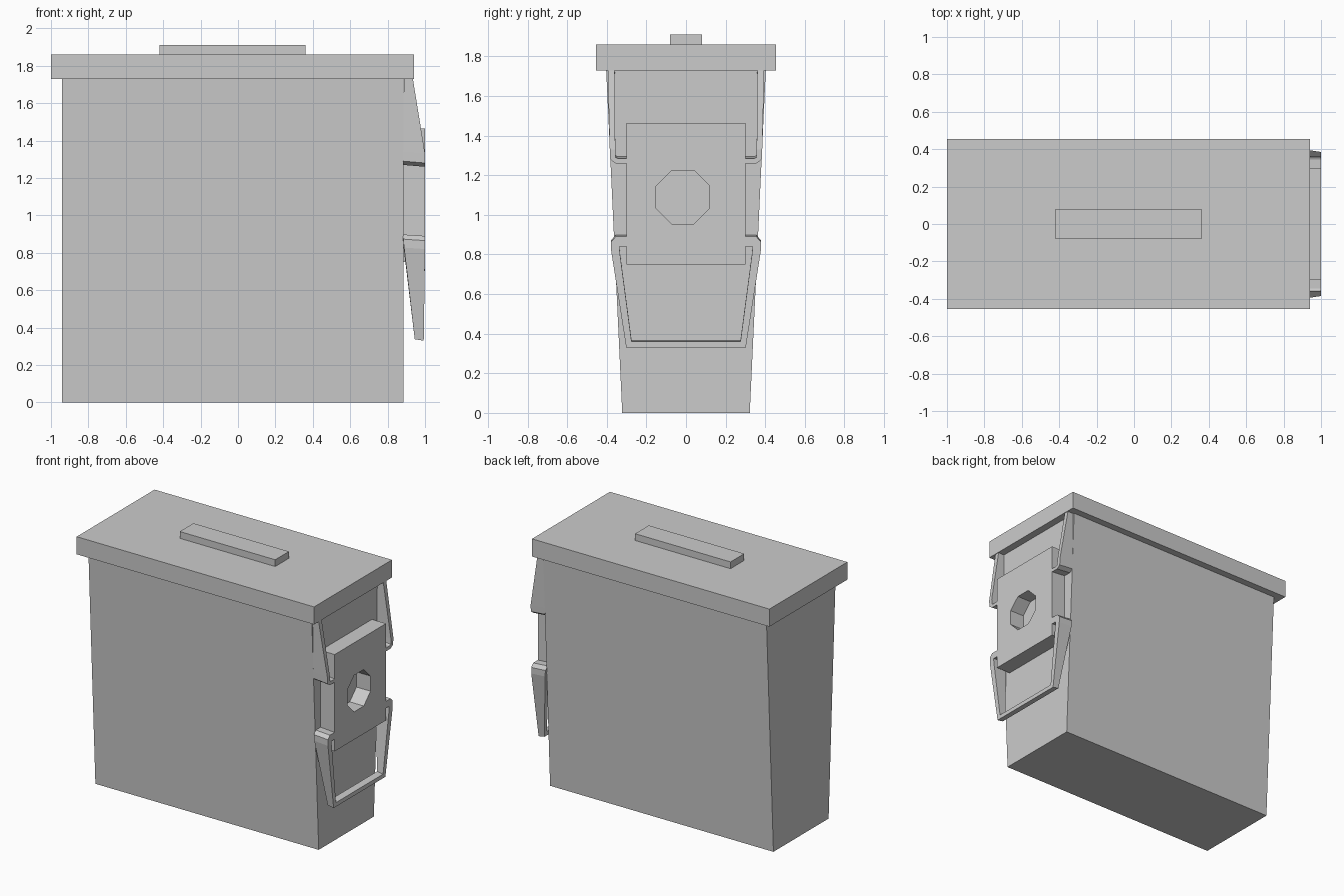
import bpy, math
from mathutils import Matrix

if "Cube" in bpy.data.objects:
    bpy.data.objects.remove(bpy.data.objects["Cube"])


def make(name, verts, faces):
    me = bpy.data.meshes.new(name)
    me.from_pydata(verts, [], faces)
    me.validate()
    ob = bpy.data.objects.new(name, me)
    bpy.context.collection.objects.link(ob)
    return ob


def loft(name, rings):
    """Skin a list of four-point rings into a closed solid."""
    verts = [p for r in rings for p in r]
    n = len(rings)
    faces = [(3, 2, 1, 0), tuple(range(4 * n - 4, 4 * n))]
    for k in range(n - 1):
        for i in range(4):
            j = (i + 1) % 4
            faces.append((4 * k + i, 4 * k + j, 4 * k + 4 + j, 4 * k + 4 + i))
    ob = make(name, verts, faces)
    bpy.context.view_layer.objects.active = ob
    ob.select_set(True)
    bpy.ops.object.mode_set(mode='EDIT')
    bpy.ops.mesh.select_all(action='SELECT')
    bpy.ops.mesh.normals_make_consistent(inside=False)
    bpy.ops.object.mode_set(mode='OBJECT')
    ob.select_set(False)
    return ob


def rect(x0, x1, h, z):
    return [(x0, -h, z), (x1, -h, z), (x1, h, z), (x0, h, z)]


def box(name, x0, x1, h, z0, z1, h_top=None):
    return loft(name, [rect(x0, x1, h, z0), rect(x0, x1, h_top or h, z1)])


def wire(name, stations, tilt):
    """Flat strip in the end face, mirrored across y.
    Station: outer y, z, inner y, z, back x, front x."""
    rings = [[(xb, yo, zo + tilt), (xf, yo, zo), (xf, yi, zi), (xb, yi, zi + tilt)]
             for yo, zo, yi, zi, xb, xf in stations]
    ob = loft(name, rings)
    m = ob.modifiers.new("mirror", 'MIRROR')
    m.use_axis = (False, True, False)
    return ob


# Tapered can, lid and top handle
box("can_body", -0.94, 0.885, 0.322, 0, 1.73, 0.403)
box("lid", -1.0, 0.94, 0.455, 1.73, 1.86)
box("top_handle", -0.42, 0.36, 0.08, 1.86, 1.91)

# Latch plate with an octagonal hole
plate = box("latch_plate", 0.88, 1.0, 0.30, 0.75, 1.465)
bpy.ops.mesh.primitive_cylinder_add(
    vertices=8, radius=0.135 / math.cos(math.pi / 8), depth=0.4)
cutter = bpy.context.object
cutter.name = "hole_cutter"
cutter.data.transform(Matrix.Translation((0.95, -0.016, 1.09))
                      @ Matrix.Rotation(math.pi / 2, 4, 'Y')
                      @ Matrix.Rotation(math.pi / 8, 4, 'Z'))
b = plate.modifiers.new("hole", 'BOOLEAN')
b.operation = 'DIFFERENCE'
b.solver = 'EXACT'
b.object = cutter
bpy.context.view_layer.objects.active = plate
bpy.ops.object.modifier_apply(modifier="hole")
bpy.data.objects.remove(cutter)

# Upper arms linking the plate to the lid
wire("upper_latch_arm", [
    (0.395, 1.73, 0.36, 1.73, 0.887, 0.935),
    (0.385, 1.33, 0.357, 1.33, 0.883, 1.0),
    (0.383, 1.28, 0.355, 1.29, 0.882, 1.0),
    (0.355, 1.26, 0.345, 1.285, 0.882, 1.0),
    (0.29, 1.26, 0.29, 1.285, 0.882, 1.0)], 0.01)

# Lower pull loop
wire("lower_pull_loop", [
    (0.29, 0.89, 0.29, 0.84, 0.882, 1.0),
    (0.355, 0.89, 0.335, 0.84, 0.882, 1.0),
    (0.378, 0.865, 0.337, 0.835, 0.884, 1.0),
    (0.378, 0.82, 0.333, 0.80, 0.888, 1.0),
    (0.302, 0.33, 0.275, 0.36, 0.945, 0.993),
    (0.0, 0.33, 0.0, 0.36, 0.945, 0.993)], 0.008)
